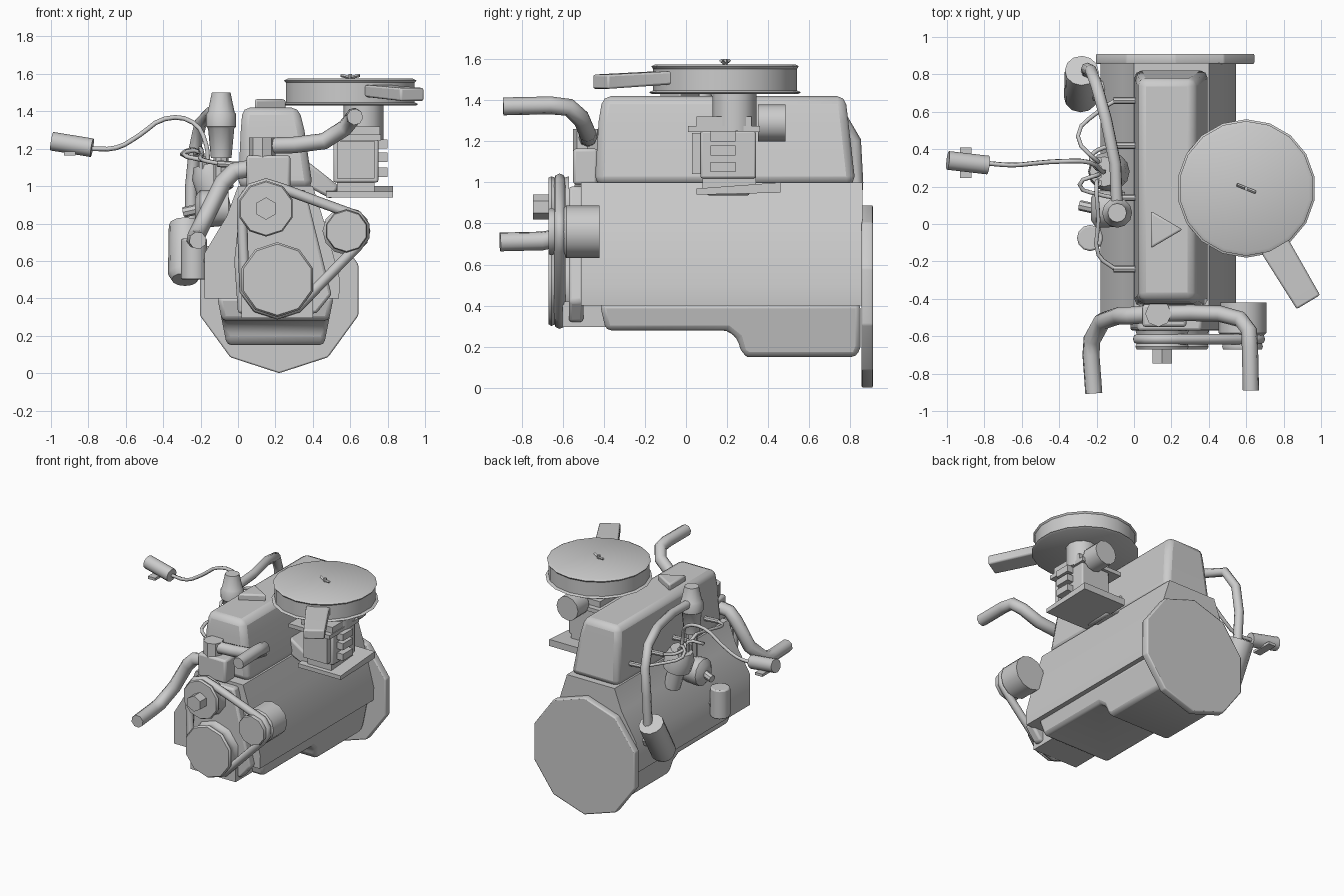
import bpy, bmesh, math
from mathutils import Vector
from mathutils.geometry import convex_hull_2d


def finish(bm, name, bevel=0.0, smooth=True):
    bmesh.ops.recalc_face_normals(bm, faces=bm.faces)
    me = bpy.data.meshes.new(name)
    bm.to_mesh(me)
    bm.free()
    ob = bpy.data.objects.new(name, me)
    bpy.context.collection.objects.link(ob)
    if bevel:
        m = ob.modifiers.new("Bevel", 'BEVEL')
        m.width, m.segments, m.limit_method = bevel, 2, 'ANGLE'
        m.angle_limit = math.radians(35)
    if smooth:
        bpy.ops.object.select_all(action='DESELECT')
        ob.select_set(True)
        bpy.context.view_layer.objects.active = ob
        bpy.ops.object.shade_smooth_by_angle(angle=math.radians(40))
    return ob


def loft(name, rings, bevel=0.0):
    """Skin matching rings of points and cap both ends."""
    bm = bmesh.new()
    vs = [[bm.verts.new(p) for p in r] for r in rings]
    n = len(vs[0])
    for a, b in zip(vs, vs[1:]):
        for i in range(n):
            bm.faces.new((a[i], a[(i + 1) % n], b[(i + 1) % n], b[i]))
    bm.faces.new(vs[0])
    bm.faces.new(vs[-1])
    return finish(bm, name, bevel)


def lathe(name, start, end, prof, n=12, bevel=0.0, phase=0.0):
    """Round part along start-end; prof = (fraction along axis, radius)."""
    a, b = Vector(start), Vector(end)
    d = (b - a).normalized()
    u = (Vector((0, 0, 1)) if abs(d.z) < 0.9 else Vector((0, 1, 0)))
    u = (u - d * u.dot(d)).normalized()
    v = d.cross(u)
    ang = [2 * math.pi * (i + phase) / n for i in range(n)]
    return loft(name, [[a.lerp(b, t) + (u * math.cos(k) + v * math.sin(k)) * r for k in ang]
                       for t, r in prof], bevel)


def cyl(name, a, b, r, n=12, bevel=0.0, phase=0.0):
    return lathe(name, a, b, [(0, r), (1, r)], n, bevel, phase)


def slab(x0, x1, y0, y1, z):
    return [(x0, y0, z), (x1, y0, z), (x1, y1, z), (x0, y1, z)]


def box(name, x0, x1, y0, y1, z0, z1, bevel=0.0):
    return loft(name, [slab(x0, x1, y0, y1, z0), slab(x0, x1, y0, y1, z1)], bevel)


def tube(name, pts, r, cyclic=False, smooth_path=False, res=2):
    cu = bpy.data.curves.new(name, 'CURVE')
    cu.dimensions = '3D'
    cu.bevel_depth, cu.bevel_resolution, cu.use_fill_caps = r, res, True
    if smooth_path:
        sp = cu.splines.new('BEZIER')
        sp.bezier_points.add(len(pts) - 1)
        for bp, p in zip(sp.bezier_points, pts):
            bp.co = p
            bp.handle_left_type = bp.handle_right_type = 'AUTO'
        sp.resolution_u = 3
    else:
        sp = cu.splines.new('POLY')
        sp.points.add(len(pts) - 1)
        for bp, p in zip(sp.points, pts):
            bp.co = (*p, 1)
    sp.use_cyclic_u = cyclic
    ob = bpy.data.objects.new(name, cu)
    bpy.context.collection.objects.link(ob)
    bpy.ops.object.select_all(action='DESELECT')
    ob.select_set(True)
    bpy.context.view_layer.objects.active = ob
    bpy.ops.object.convert(target='MESH')
    return ob


# Engine block, front cover and flywheel
side = [(-0.18, 0.4), (0.54, 0.4), (0.545, 0.5), (0.47, 0.78), (0.40, 1.0),
        (0.0, 1.0), (-0.06, 0.84), (-0.18, 0.64)]
loft("engine_block", [[(x, y, z) for x, z in side] for y in (-0.51, 0.86)])
cover = [(0.0, 0.32), (0.42, 0.32), (0.5, 0.42), (0.36, 0.98), (0.02, 0.98), (-0.02, 0.6)]
loft("front_cover", [[(x, y, z) for x, z in cover] for y in (-0.57, -0.50)], 0.015)
cyl("flywheel", (0.22, 0.855, 0.445), (0.22, 0.91, 0.445), 0.445, 10, 0.008)

# Oil pan: side profile, tapered towards the bottom
pan = [(-0.42, 0.41), (-0.39, 0.28), (0.2, 0.28), (0.25, 0.24), (0.27, 0.17),
       (0.3, 0.15), (0.83, 0.15), (0.85, 0.2), (0.85, 0.41)]
t = lambda z: (0.4 - z) / 0.25
loft("oil_pan", [[(-0.11 + 0.05 * t(z), y, z) for y, z in pan],
                 [(0.51 - 0.05 * t(z), y, z) for y, z in pan]], 0.025)
box("pan_front_seal", 0.02, 0.4, -0.6, -0.38, 0.295, 0.42)

# Cylinder head cover and filler cap
loft("head_cover", [slab(0.0, 0.40, -0.445, 0.825, 0.99), slab(0.015, 0.355, -0.425, 0.79, 1.3),
                    slab(0.025, 0.325, -0.405, 0.775, 1.42)], 0.04)
loft("oil_cap", [[(0.09, 0.07, z), (0.26, -0.03, z), (0.09, -0.13, z)] for z in (1.4, 1.465)], 0.012)

# Pulleys and belt
pulleys = [("crank", 0.21, 0.5, 0.20), ("pump", 0.15, 0.88, 0.15), ("alternator", 0.58, 0.76, 0.115)]
rim = []
for nm, x, z, r in pulleys:
    lathe(nm + "_pulley", (x, -0.67, z), (x, -0.57, z),
          [(0, r * 0.95), (0.15, r), (0.4, r * 0.93), (0.7, r * 0.93), (1, r)], 10)
    rim += [(x + (r - 0.015) * math.cos(k * math.pi / 5 + math.pi / 2),
             z + (r - 0.015) * math.sin(k * math.pi / 5 + math.pi / 2)) for k in range(10)]
hull = [rim[i] for i in convex_hull_2d([Vector(p) for p in rim])]
tube("drive_belt", [(x, -0.615, z) for x, z in hull], 0.028, cyclic=True)
cyl("pump_hub", (0.15, -0.745, 0.88), (0.15, -0.5, 0.88), 0.06, 6)
lathe("alternator", (0.58, -0.6, 0.76), (0.58, -0.42, 0.76), [(0, 0.11), (0.1, 0.128), (1, 0.128)], 12)
box("alternator_bracket", 0.38, 0.52, -0.5, -0.45, 0.66, 0.8)

# Thermostat housing and coolant hoses
box("thermostat_housing", 0.045, 0.28, -0.55, -0.43, 0.99, 1.165, 0.015)
cyl("hose_neck", (0.13, -0.48, 1.1), (0.13, -0.48, 1.26), 0.07, 8)
tube("upper_hose", [(0.13, -0.48, 1.215), (0.3, -0.475, 1.22), (0.46, -0.48, 1.24), (0.57, -0.51, 1.31),
                    (0.615, -0.57, 1.365), (0.62, -0.66, 1.375), (0.625, -0.89, 1.37)], 0.044)
tube("lower_hose", [(0.1, -0.48, 1.1), (-0.02, -0.49, 1.08), (-0.08, -0.49, 1.02), (-0.17, -0.52, 0.84),
                    (-0.225, -0.62, 0.73), (-0.23, -0.7, 0.715), (-0.215, -0.905, 0.71)], 0.047)

# Air cleaner with inlet snorkel and wing nut
c = (0.6, 0.19)
lathe("air_cleaner", (*c, 1.43), (*c, 1.575),
      [(0, 0.355), (0.06, 0.37), (0.12, 0.35), (0.85, 0.35), (0.93, 0.36), (1, 0.34)], 18)
a, b = (0.15, 0.075), (0.065, 0.04)
loft("air_snorkel", [[(0.66, -0.10, 1.485), (0.82, -0.02, 1.485), (0.82, -0.02, 1.54), (0.66, -0.10, 1.54)],
                     [(0.69, -0.17, 1.475), (0.83, -0.09, 1.475), (0.83, -0.09, 1.54), (0.69, -0.17, 1.54)],
                     [(0.87, -0.455, 1.455), (0.995, -0.38, 1.455), (0.995, -0.38, 1.525),
                      (0.87, -0.455, 1.525)]], 0.01)
cyl("cleaner_stud", (*c, 1.57), (*c, 1.6), 0.012, 6)
for s in (-1, 1):
    cyl("wing_nut", (*c, 1.58), (c[0] + s * 0.05, c[1] - s * 0.02, 1.592), 0.009, 4)

# Carburettor and intake
cyl("carburettor_neck", (0.67, 0.235, 1.25), (0.67, 0.235, 1.45), 0.107, 12)
box("carburettor_flange", 0.42, 0.765, 0.01, 0.36, 1.245, 1.275)
box("upper_flange_tab", 0.5, 0.76, 0.05, 0.32, 1.275, 1.32)
box("carburettor_body", 0.51, 0.75, 0.07, 0.34, 1.02, 1.25, 0.01)
box("body_front_plate", 0.53, 0.73, 0.03, 0.08, 1.04, 1.24)
for z in (1.05, 1.13, 1.2):
    box("side_screw_block", 0.74, 0.8, 0.12, 0.24, z, z + 0.05)
cyl("choke_housing", (0.66, 0.35, 1.29), (0.66, 0.485, 1.29), 0.09, 12)
loft("carburettor_base", [[(x, 0.05, 0.94), (x, 0.46, 0.95), (x, 0.46, 1.0), (x, 0.05, 0.97)]
                          for x in (0.47, 0.83)])
box("base_riser", 0.53, 0.73, 0.08, 0.34, 0.97, 1.03)
loft("intake_runner", [[(0.33, 0.08, 1.02), (0.33, 0.33, 1.02), (0.35, 0.33, 1.15), (0.35, 0.08, 1.15)],
                       [(0.50, 0.10, 0.93), (0.50, 0.31, 0.93), (0.54, 0.31, 1.0), (0.54, 0.10, 1.0)]], 0.015)

# Breather separator, canister and connecting hose
lathe("breather_tower", (-0.09, 0.06, 1.15), (-0.09, 0.06, 1.5),
      [(0, 0.055), (0.45, 0.07), (0.48, 0.08), (0.67, 0.08), (0.7, 0.072), (1, 0.05)], 12)
cyl("tower_stem", (-0.09, 0.06, 0.85), (-0.09, 0.06, 1.16), 0.04, 8)
lathe("rear_canister", (-0.28, 0.82, 0.79), (-0.285, 0.66, 0.5), [(0, 0.09), (0.9, 0.09), (1, 0.07)], 12)
cyl("canister_mount", (-0.27, 0.72, 0.62), (-0.1, 0.72, 0.62), 0.06, 8)
tube("breather_hose", [(-0.25, 0.81, 0.72), (-0.25, 0.83, 1.0), (-0.23, 0.82, 1.2), (-0.2, 0.74, 1.34),
                       (-0.15, 0.56, 1.39), (-0.1, 0.32, 1.39), (-0.09, 0.08, 1.38)], 0.033)

# Oil filter and fuel pump on the left side
cyl("oil_filter", (-0.235, -0.075, 0.5), (-0.235, -0.075, 0.72), 0.07, 12, 0.01)
cyl("filter_mount", (-0.23, -0.07, 0.6), (-0.1, -0.07, 0.6), 0.05, 8)
lathe("fuel_pump", (-0.05, 0.08, 0.88), (-0.23, 0.08, 0.88), [(0, 0.09), (0.6, 0.1), (0.85, 0.1), (1, 0.06)], 12)
cyl("fuel_inlet", (-0.2, 0.08, 0.88), (-0.29, 0.1, 0.86), 0.028, 8)

# Distributor, spark plugs and leads
d = Vector((-0.16, 0.28, 1.12))
lathe("distributor", (-0.08, 0.28, 0.82), d, [(0, 0.06), (0.45, 0.06), (0.5, 0.1), (0.8, 0.105), (1, 0.08)], 12)
for i, (y, out) in enumerate([(0.66, -0.3), (0.42, -0.23), (0.14, -0.29), (-0.24, -0.19)]):
    cyl("spark_plug", (0.04, y, 1.11), (-0.11, y, 1.12), 0.018, 8)
    q = d + Vector((-0.03, 0.04 * (1.5 - i), -0.01))
    tube("plug_lead", [q, q + Vector((-0.01, 0, 0.07)), (out, (y + 0.28) / 2, 1.17),
                       (-0.19, y * 0.85 + 0.04, 1.14), (-0.1, y, 1.12)], 0.012, smooth_path=True, res=1)
    cyl("lead_boot", q - Vector((0, 0, 0.03)), q + Vector((0, 0, 0.05)), 0.02, 6)

# Ignition coil with its lead
tube("coil_lead", [d, (-0.17, 0.28, 1.22), (-0.24, 0.33, 1.34), (-0.39, 0.335, 1.36), (-0.53, 0.325, 1.27),
                   (-0.65, 0.315, 1.205), (-0.79, 0.325, 1.2)], 0.013, smooth_path=True, res=1)
cyl("ignition_coil", (-0.995, 0.34, 1.24), (-0.78, 0.315, 1.205), 0.05, 12)
box("coil_clamp", -0.93, -0.87, 0.245, 0.41, 1.165, 1.185)
